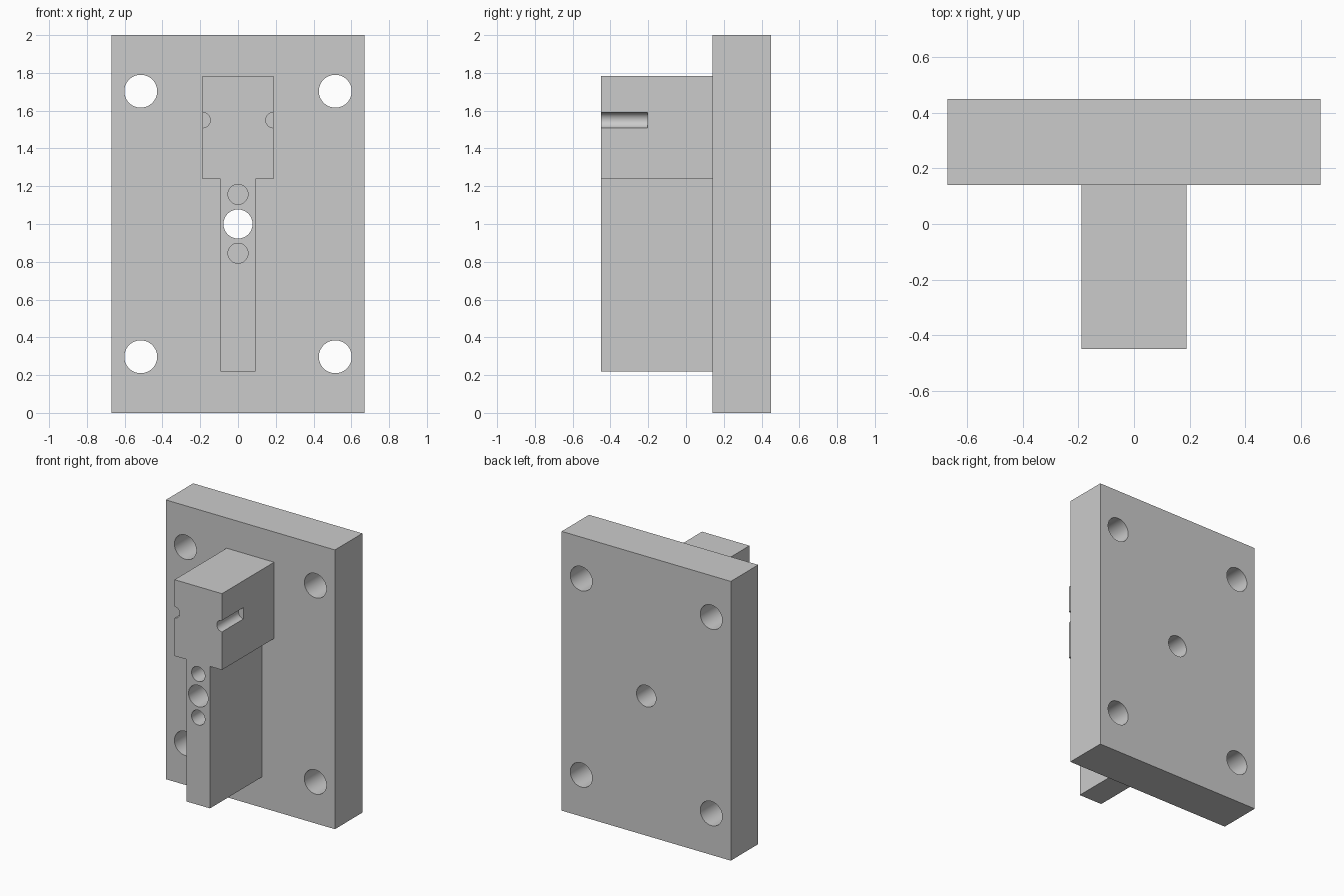
import bpy, bmesh, math
from mathutils import Matrix

if "Cube" in bpy.data.objects:
    bpy.data.objects.remove(bpy.data.objects["Cube"])

FRONT, SEAM, BACK = -0.45, 0.14, 0.45


def new_object(name, bm):
    bmesh.ops.recalc_face_normals(bm, faces=bm.faces[:])
    mesh = bpy.data.meshes.new(name)
    bm.to_mesh(mesh)
    bm.free()
    obj = bpy.data.objects.new(name, mesh)
    bpy.context.collection.objects.link(obj)
    return obj


def extruded(name, profile, y0, y1):
    """Solid made from an x-z outline pushed along y."""
    bm = bmesh.new()
    face = bm.faces.new([bm.verts.new((x, y0, z)) for x, z in profile])
    geom = bmesh.ops.extrude_face_region(bm, geom=[face])["geom"]
    verts = [v for v in geom if isinstance(v, bmesh.types.BMVert)]
    bmesh.ops.translate(bm, verts=verts, vec=(0, y1 - y0, 0))
    return new_object(name, bm)


def add_bore(bm, x, z, r, y0, y1):
    place = Matrix.Translation((x, (y0 + y1) / 2, z)) @ Matrix.Rotation(math.pi / 2, 4, 'X')
    bmesh.ops.create_cone(bm, cap_ends=True, segments=64, radius1=r, radius2=r,
                          depth=y1 - y0, matrix=place)


def boolean(obj, tool, operation):
    mod = obj.modifiers.new(operation.lower(), 'BOOLEAN')
    mod.operation, mod.solver, mod.object = operation, 'EXACT', tool
    bpy.context.view_layer.objects.active = obj
    bpy.ops.object.modifier_apply(modifier=mod.name)
    bpy.data.objects.remove(tool)


# Back plate
plate = extruded("mounting_plate", [(-0.67, 0), (0.67, 0), (0.67, 2), (-0.67, 2)], SEAM, BACK)

# Narrow stem with wider head, sunk slightly into the plate for the union
half = [(0.093, 0.22), (0.093, 1.237), (0.188, 1.237), (0.188, 1.783)]
outline = half + [(-x, z) for x, z in reversed(half)]
block = extruded("stepped_block", outline, FRONT, SEAM + 0.1)
boolean(plate, block, 'UNION')

# Through holes, blind pin holes and side grooves
bores = bmesh.new()
add_bore(bores, 0, 1.0, 0.077, FRONT - 0.1, BACK + 0.1)
for z in (0.845, 1.157):
    add_bore(bores, 0, z, 0.053, FRONT - 0.1, FRONT + 0.25)
for side in (-1, 1):
    add_bore(bores, side * 0.188, 1.55, 0.041, FRONT - 0.1, -0.205)
    for z in (0.297, 1.703):
        add_bore(bores, side * 0.515, z, 0.087, SEAM - 0.1, BACK + 0.1)
boolean(plate, new_object("bore_cutters", bores), 'DIFFERENCE')

# Smooth bores, crisp edges
bpy.ops.object.select_all(action='DESELECT')
plate.select_set(True)
bpy.context.view_layer.objects.active = plate
bpy.ops.object.shade_smooth_by_angle(angle=math.radians(30))
